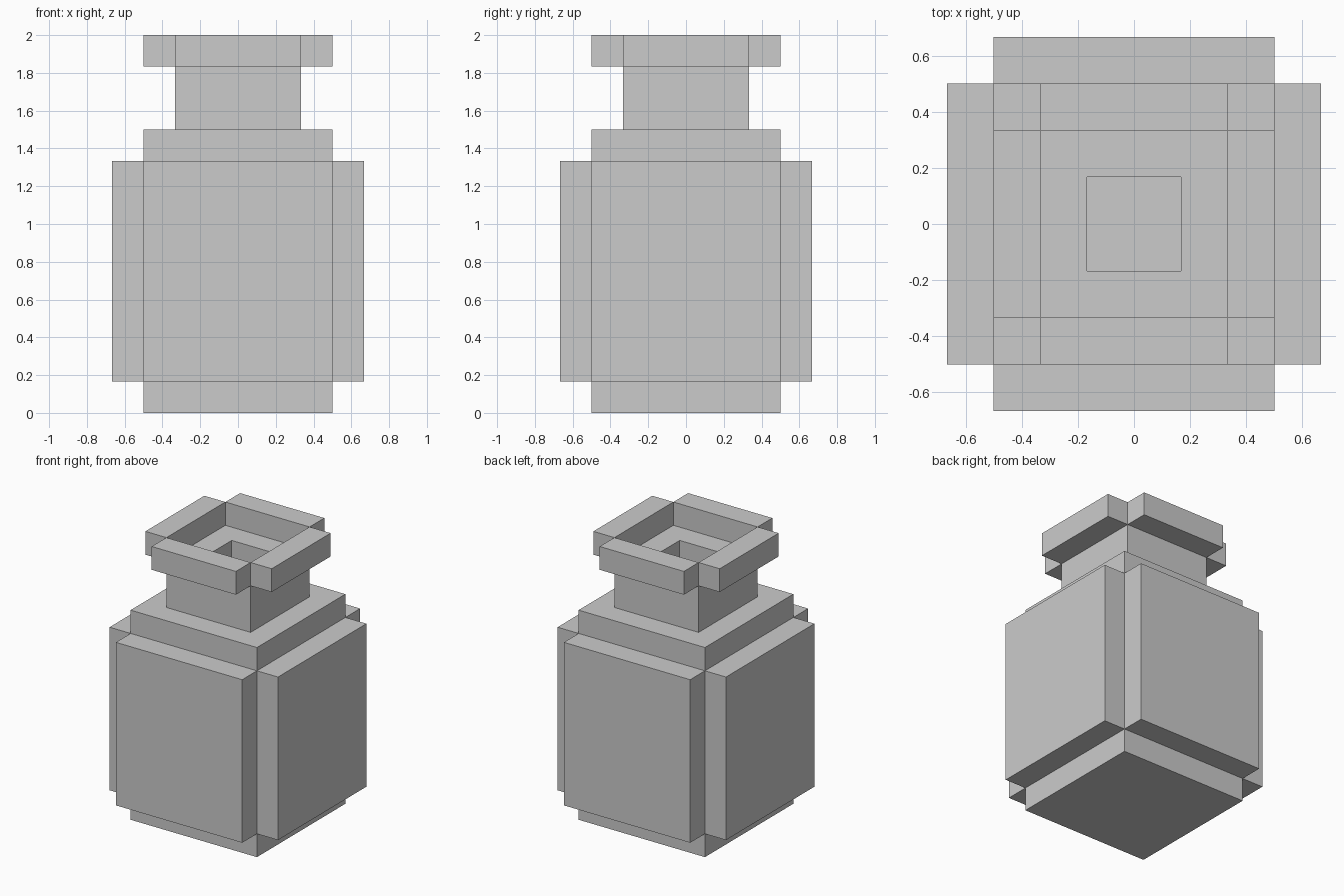
import bpy, bmesh
from math import pi
from mathutils import Matrix

if "Cube" in bpy.data.objects:
    bpy.data.objects.remove(bpy.data.objects["Cube"])

U = 1 / 6  # one block of the model


def finish(bm, name):
    bmesh.ops.recalc_face_normals(bm, faces=bm.faces)
    mesh = bpy.data.meshes.new(name)
    bm.to_mesh(mesh)
    bm.free()
    obj = bpy.data.objects.new(name, mesh)
    bpy.context.collection.objects.link(obj)
    return obj


def box(name, lo, hi, turn=0):
    """Box between two corners in blocks, turned by quarter turns about z."""
    bm = bmesh.new()
    bmesh.ops.create_cube(bm, size=1)
    for v in bm.verts:
        for i in range(3):
            v.co[i] = (lo[i] if v.co[i] < 0 else hi[i]) * U
    bm.transform(Matrix.Rotation(turn * pi / 2, 4, 'Z'))
    return finish(bm, name)


def square_ring(name, profile):
    """Sweep a closed (half width, height) profile around a square."""
    bm = bmesh.new()
    corners = [(1, 1), (-1, 1), (-1, -1), (1, -1)]
    loops = [[bm.verts.new((sx * r * U, sy * r * U, z * U)) for r, z in profile]
             for sx, sy in corners]
    n = len(profile)
    for i in range(4):
        a, b = loops[i], loops[(i + 1) % 4]
        for j in range(n):
            k = (j + 1) % n
            bm.faces.new((a[j], b[j], b[k], a[k]))
    return finish(bm, name)


# Bottom slab
box("base", (-3, -3, 0), (3, 3, 1))

# Four walls around the hollow body, and four rim bars around the mouth
for turn, side in enumerate(("front", "right", "back", "left")):
    box(f"body_wall_{side}", (-3, -4, 1), (3, -3, 8), turn)
    box(f"rim_bar_{side}", (-2, -3, 11), (2, -2, 12), turn)

# Shoulder and neck with the square opening running through them
square_ring("shoulder_and_neck",
            [(3, 8), (3, 9), (2, 9), (2, 11), (1, 11), (1, 8)])
